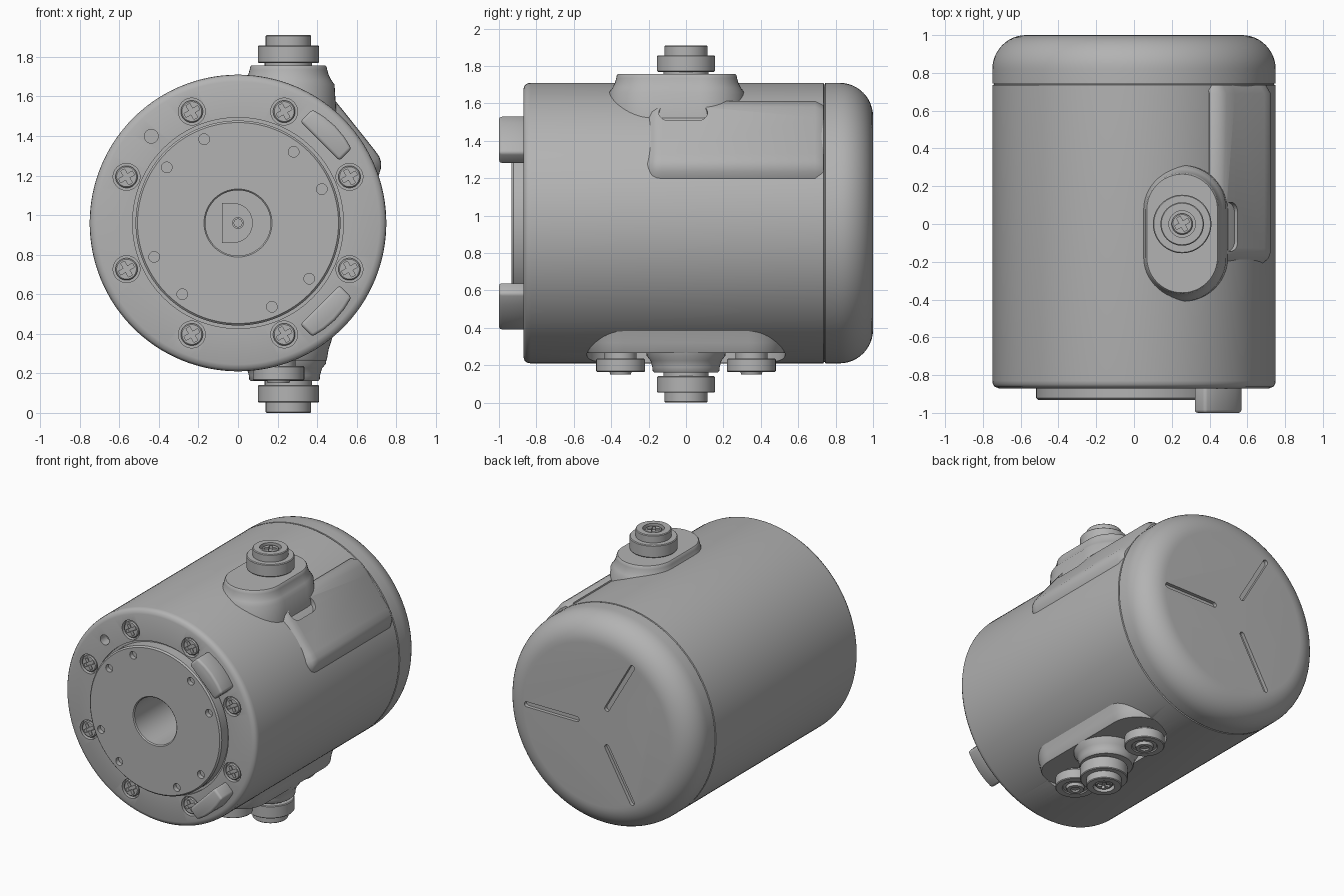
import bpy, bmesh
from math import sin, cos, pi, radians
from mathutils import Matrix, Vector

if "Cube" in bpy.data.objects:
    bpy.data.objects.remove(bpy.data.objects["Cube"])

AXIS_Z = 0.96   # height of the housing axis
PORT_X = 0.255  # sideways offset of the cable ports

grey = bpy.data.materials.new("satin grey")
grey.use_nodes = True
grey.diffuse_color = (0.45, 0.45, 0.45, 1)
grey.node_tree.nodes["Principled BSDF"].inputs["Base Color"].default_value = (0.45, 0.45, 0.45, 1)


def front(x=0, z=0, angle=0, out=0):
    """Frame on the housing axis whose local z points to the front."""
    return (Matrix.Translation((x, -out, AXIS_Z + z))
            @ Matrix.Rotation(pi / 2, 4, 'X') @ Matrix.Rotation(angle, 4, 'Z'))


def polar(r, degrees):
    a = radians(degrees)
    return r * cos(a), r * sin(a)


def circle(r, h, n):
    return [Vector((r * cos(2 * pi * i / n), r * sin(2 * pi * i / n), h)) for i in range(n)]


def stadium(half_w, half_l, h, n=24):
    """Rounded slot outline, long in local y."""
    shift = half_l - half_w
    pts = []
    for side in (1, -1):
        for i in range(n + 1):
            a = pi * i / n + (0 if side > 0 else pi)
            pts.append(Vector((half_w * cos(a), half_w * sin(a) + side * shift, h)))
    return pts


def flat(points, h, scale=1):
    return [Vector((x * scale, y * scale, h)) for x, y in points]


def loft(bm, rings, matrix=Matrix()):
    """Skin equal-sized rings and cap both ends."""
    loops = [[bm.verts.new(matrix @ p) for p in ring] for ring in rings]
    n = len(loops[0])
    for a, b in zip(loops, loops[1:]):
        for i in range(n):
            bm.faces.new((a[i], a[(i + 1) % n], b[(i + 1) % n], b[i]))
    bm.faces.new(loops[0][::-1])
    bm.faces.new(loops[-1])


def lathe(bm, profile, matrix=Matrix(), n=48):
    loft(bm, [circle(r, h, n) for r, h in profile], matrix)


def make(name, bm, cutter=None, bevel=0, smooth=35):
    """Turn a bmesh into an object, optionally carved and bevelled."""
    def to_object(label, source):
        bmesh.ops.recalc_face_normals(source, faces=source.faces)
        mesh = bpy.data.meshes.new(label)
        source.to_mesh(mesh)
        source.free()
        mesh.materials.append(grey)
        new = bpy.data.objects.new(label, mesh)
        bpy.context.collection.objects.link(new)
        return new

    obj = to_object(name, bm)
    bpy.ops.object.select_all(action='DESELECT')
    bpy.context.view_layer.objects.active = obj
    obj.select_set(True)
    if cutter:
        tool = to_object(name + " cutter", cutter)
        tool.hide_render = True
        mod = obj.modifiers.new("cut", 'BOOLEAN')
        mod.operation, mod.solver, mod.object = 'DIFFERENCE', 'EXACT', tool
        bpy.ops.object.modifier_apply(modifier=mod.name)
        bpy.data.objects.remove(tool)
    if bevel:
        mod = obj.modifiers.new("bevel", 'BEVEL')
        mod.width, mod.segments, mod.limit_method = bevel, 3, 'ANGLE'
        mod.angle_limit = radians(40)
        bpy.ops.object.modifier_apply(modifier=mod.name)
    bpy.ops.object.shade_smooth_by_angle(angle=radians(smooth))
    return obj


screw_spots = [polar(0.61, 22.5 + 45 * k) for k in range(8)]

# Main housing with bore and face groove
body, cuts = bmesh.new(), bmesh.new()
lathe(body, [(0.165, 0.45), (0.165, 0.925), (0.172, 0.932), (0.508, 0.932), (0.518, 0.922),
             (0.518, 0.85), (0.533, 0.85), (0.533, 0.87), (0.715, 0.87), (0.737, 0.862),
             (0.747, 0.848), (0.75, 0.83), (0.75, -0.735), (0.742, -0.738), (0.742, -0.76)],
      front(), 128)
for x, z in screw_spots:                                  # screw counterbores
    lathe(cuts, [(0.068, 0.84), (0.068, 0.9)], front(x, z), 32)
lathe(cuts, [(0.035, 0.8), (0.035, 0.9)], front(*polar(0.62, 135)), 24)
for k in range(4):                                        # flange bolt holes
    for a in (22, 52):
        lathe(cuts, [(0.027, 0.9), (0.027, 0.96)], front(*polar(0.457, a + 90 * k)), 20)
loft(cuts, [stadium(0.19, 0.53, 0), stadium(0.19, 0.53, 0.268)],
     Matrix.Translation((PORT_X, 0, 0)))                  # pocket under the housing
make("housing", body, cuts)

# Shaft end seen inside the bore
shaft = bmesh.new()
d_shape = [(-0.08, -0.1)] + [(-0.02 + 0.095 * cos(a), 0.1 * sin(a))
                             for a in [pi * (i / 12 - 0.5) for i in range(13)]] + [(-0.08, 0.1)]
loft(shaft, [flat(d_shape, 0.44), flat(d_shape, 0.48)], front())
lathe(shaft, [(0.03, 0.44), (0.03, 0.5), (0.02, 0.5), (0.02, 0.485)], front(), 24)
make("shaft_end", shaft)

# Rounded rear cap with three radial slots
cap, cuts = bmesh.new(), bmesh.new()
corner = [(0.57 + 0.18 * cos(pi / 2 * i / 12), -0.82 - 0.18 * sin(pi / 2 * i / 12)) for i in range(13)]
lathe(cap, [(0.74, -0.742), (0.75, -0.745)] + corner, front(), 128)
for k in range(3):
    m = front(angle=radians(120 * k - 90)) @ Matrix.Translation((0, 0.355, 0))
    loft(cuts, [stadium(0.018, 0.215, -1.05, 8), stadium(0.018, 0.215, -0.975, 8)], m)
make("rear_cap", cap, cuts)

# Locating lugs on the front face
lugs = bmesh.new()
lug = [(0.585, -0.14), (0.672, -0.14), (0.688, -0.07), (0.694, 0), (0.688, 0.07), (0.672, 0.14), (0.585, 0.14)]
for a in (45, -45):
    loft(lugs, [flat(lug, 0.85), flat(lug, 1.0)], front(angle=radians(a)))
make("front_lugs", lugs, bevel=0.016)

# Raised shoulder panel running back from the top port, with a slot
panel, cuts = bmesh.new(), bmesh.new()
outline = [(0.36, 0.5), (0.40, 0.645), (0.445, 0.652), (0.49, 0.62), (0.535, 0.565), (0.69, 0.37),
           (0.715, 0.335), (0.724, 0.305), (0.722, 0.275), (0.71, 0.235), (0.69, 0.2), (0.5, 0.2)]
steps = [(0.225, 0.935), (0.2, 0.955), (0.18, 0.985), (0.155, 0.997), (0.13, 1), (-0.69, 1), (-0.736, 0.965)]
loft(panel, [flat(outline, h, s) for h, s in steps], front())
slot_dir = Matrix.Rotation(radians(51), 4, 'Y')
loft(cuts, [stadium(0.055, 0.13, 0.7), stadium(0.055, 0.13, 0.9)],
     Matrix.Translation((0, -0.015, AXIS_Z)) @ Matrix.Rotation(radians(41), 4, 'Y'))
make("shoulder_panel", panel, cuts, smooth=45)

# Top port boss, flared where it meets the housing
boss = bmesh.new()
flare = [(1.5, 0.05), (1.66, 0.04), (1.685, 0.022), (1.71, 0.01), (1.735, 0.003), (1.75, 0), (1.757, -0.006)]
loft(boss, [stadium(0.193 + s, 0.32 + s, h) for h, s in flare], Matrix.Translation((PORT_X, -0.05, 0)))
make("top_boss", boss, smooth=45)

# Bottom boss and its centre pad
base = bmesh.new()
loft(base, [stadium(0.195 + s, 0.53 + s, h) for h, s in
            [(0.265, -0.005), (0.272, 0), (0.32, 0.008), (0.42, 0.04)]], Matrix.Translation((PORT_X, 0, 0)))
make("bottom_boss", base, smooth=45)
pad = bmesh.new()
lathe(pad, [(0.215, 0.3), (0.21, 0.25), (0.19, 0.225), (0.18, 0.19), (0.178, 0.168), (0.17, 0.16)],
      Matrix.Translation((PORT_X - 0.02, 0, 0)))
make("bottom_pad", pad, smooth=45)

# Cable ports, top and bottom, measured outward from their outer tip
top_tip = Matrix.Translation((PORT_X, 0, 1.91))
bottom_tip = Matrix.Translation((PORT_X, 0, 0)) @ Matrix.Rotation(pi, 4, 'X')
port = [(0.12, -0.2), (0.12, -0.142), (0.15, -0.142), (0.155, -0.137), (0.155, -0.058), (0.15, -0.053),
        (0.115, -0.053), (0.115, -0.005), (0.11, 0), (0.07, 0), (0.07, -0.03)]
for name, m in (("top_port", top_tip), ("bottom_port", bottom_tip)):
    bm = bmesh.new()
    lathe(bm, port, m, 64)
    make(name, bm)

# Round feet either side of the bottom port
feet = bmesh.new()
for y in (-0.35, 0.35):
    lathe(feet, [(0.085, 0.3), (0.085, 0.236), (0.125, 0.236), (0.13, 0.231), (0.13, 0.168), (0.125, 0.163),
                 (0.085, 0.163), (0.08, 0.17), (0.06, 0.17), (0.055, 0.15), (0.03, 0.15), (0.025, 0.16)],
          Matrix.Translation((PORT_X - 0.05, y, 0)))
make("side_feet", feet)

# Cross-head screws on the face and in the ports
screws, cuts = bmesh.new(), bmesh.new()
w, r = 0.011, 0.04
cross = [(w, w), (w, r), (-w, r), (-w, w), (-r, w), (-r, -w), (-w, -w), (-w, -r), (w, -r), (w, -w), (r, -w), (r, w)]
places = [front(x, z, out=0.868) for x, z in screw_spots]
places += [m @ Matrix.Translation((0, 0, -0.008)) for m in (top_tip, bottom_tip)]
for m in places:
    m = m @ Matrix.Rotation(radians(30), 4, 'Z')
    lathe(screws, [(0.056, -0.04), (0.056, -0.006), (0.05, 0)], m, 32)
    loft(cuts, [flat(cross, -0.022), flat(cross, 0.02)], m)
make("cross_screws", screws, cuts)
